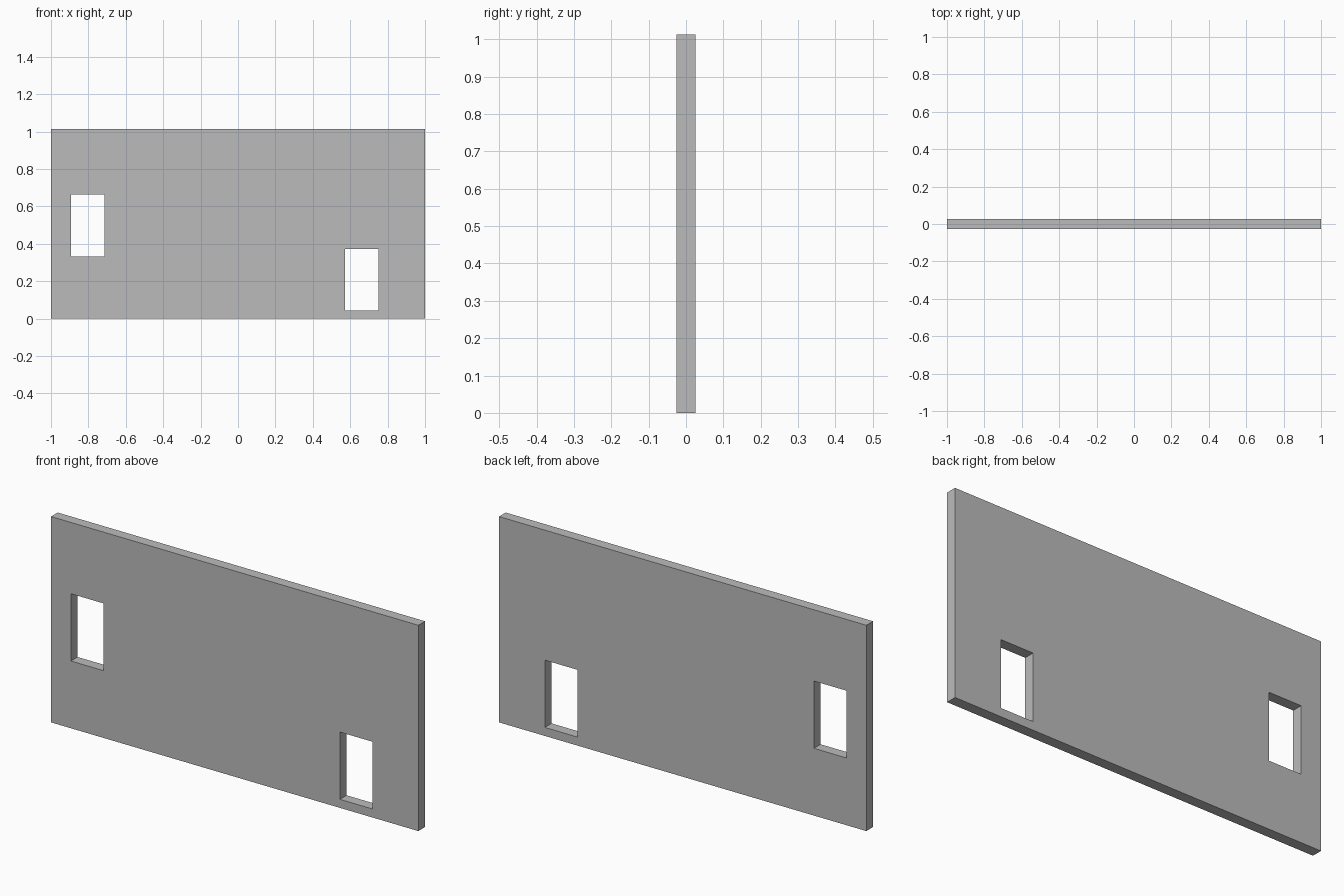
import bpy

if "Cube" in bpy.data.objects:
    bpy.data.objects.remove(bpy.data.objects["Cube"])

HEIGHT, THICK = 1.013, 0.052

grey = bpy.data.materials.new("wall grey")
grey.diffuse_color = (0.5, 0.5, 0.5, 1)
grey.use_nodes = True
grey.node_tree.nodes["Principled BSDF"].inputs["Base Color"].default_value = grey.diffuse_color


def box(name, x0, x1, z0, z1, depth):
    """Box centred on y = 0, given by its x and z limits."""
    bpy.ops.mesh.primitive_cube_add(size=1, location=((x0 + x1) / 2, 0, (z0 + z1) / 2))
    ob = bpy.context.object
    ob.name = name
    ob.scale = (x1 - x0, depth, z1 - z0)
    bpy.ops.object.transform_apply(location=True, rotation=False, scale=True)
    ob.data.materials.append(grey)
    return ob


# wall panel
wall = box("wall_panel", -1, 1, 0, HEIGHT, THICK)

# two equal openings, placed by their lower left corners
OPEN_W, OPEN_H = 0.177, 0.331
for i, (x, z) in enumerate([(-0.892, 0.331), (0.573, 0.042)]):
    cutter = box(f"opening_cutter_{i}", x, x + OPEN_W, z, z + OPEN_H, THICK * 4)
    cutter.hide_render = True
    mod = wall.modifiers.new("opening", 'BOOLEAN')
    mod.operation = 'DIFFERENCE'
    mod.solver = 'EXACT'
    mod.object = cutter
    bpy.context.view_layer.objects.active = wall
    bpy.ops.object.modifier_apply(modifier=mod.name)
    bpy.data.objects.remove(cutter)
